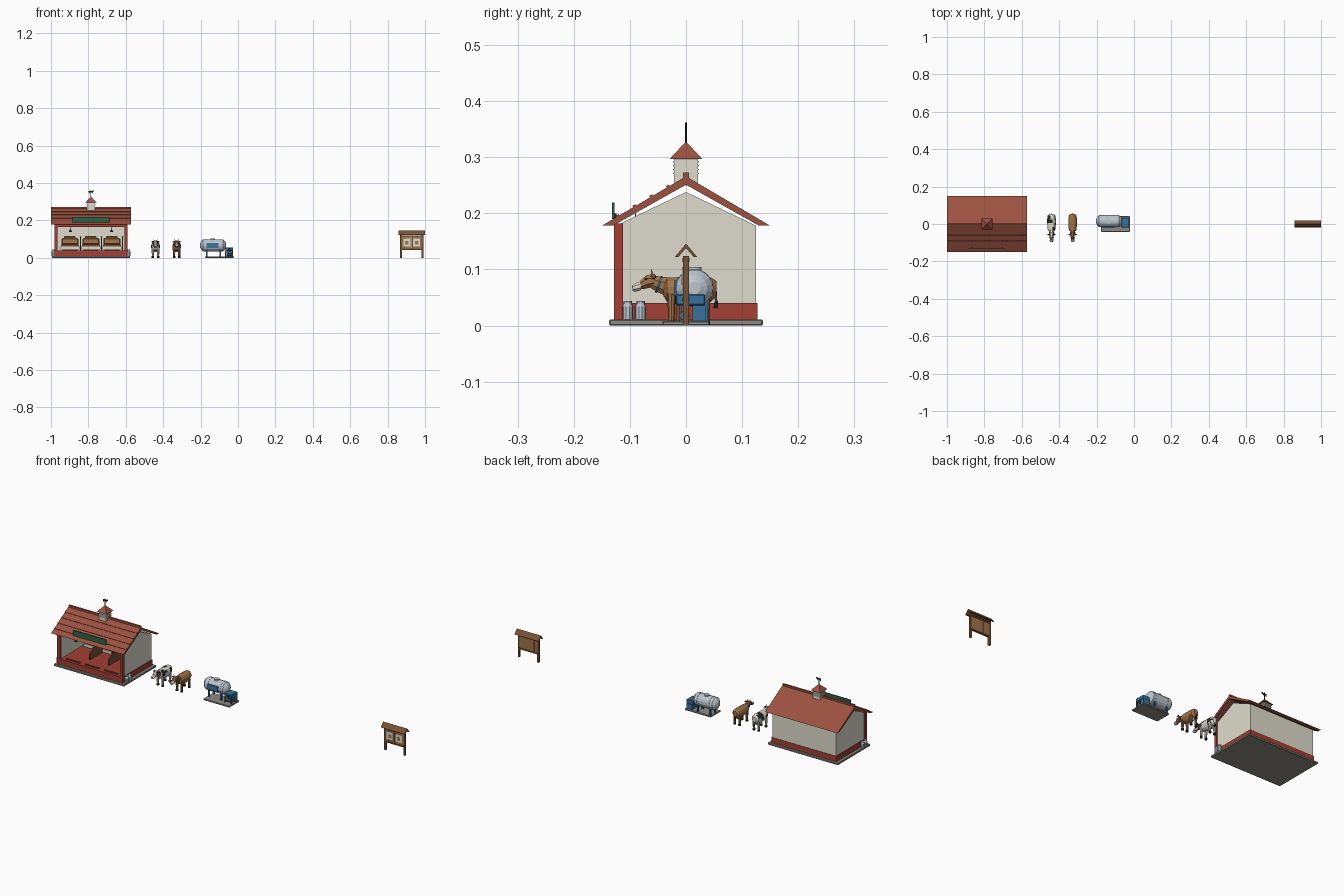
import bpy, bmesh, math
from mathutils import Vector, Matrix

def mat(name, r, g, b):
    m = bpy.data.materials.new(name)
    m.diffuse_color = (r, g, b, 1)
    return m

RED = mat("barn red", 0.36, 0.05, 0.035)
ROOF = mat("roof tile", 0.33, 0.085, 0.05)
CREAM = mat("cream", 0.74, 0.71, 0.61)
STONE = mat("concrete", 0.27, 0.26, 0.23)
BLACK = mat("black", 0.02, 0.02, 0.022)
METAL = mat("metal", 0.50, 0.56, 0.62)
BLUE = mat("blue", 0.04, 0.17, 0.34)
WOOD = mat("wood", 0.19, 0.085, 0.035)
TAN = mat("tan", 0.36, 0.17, 0.065)
GREEN = mat("green", 0.03, 0.12, 0.06)

def finish(name, bm, *mats):
    bmesh.ops.recalc_face_normals(bm, faces=bm.faces)
    me = bpy.data.meshes.new(name)
    bm.to_mesh(me)
    bm.free()
    for m in mats:
        me.materials.append(m)
    ob = bpy.data.objects.new(name, me)
    bpy.context.collection.objects.link(ob)
    return ob

def box(name, m, x0, x1, y0, y1, z0, z1, rx=0, bevel=0):
    bm = bmesh.new()
    c = Vector((x0 + x1, y0 + y1, z0 + z1)) / 2
    M = Matrix.Translation(c) @ Matrix.Rotation(rx, 4, 'X') @ Matrix.Diagonal((x1 - x0, y1 - y0, z1 - z0, 1))
    bmesh.ops.create_cube(bm, size=1, matrix=M)
    if bevel:
        bmesh.ops.bevel(bm, geom=bm.edges[:], offset=bevel, segments=1, affect='EDGES')
    return finish(name, bm, m)

def prism(name, m, profile, x0, x1):
    """Extrude a y-z profile along x."""
    bm = bmesh.new()
    f = bm.faces.new([bm.verts.new((x0, y, z)) for y, z in profile])
    r = bmesh.ops.extrude_face_region(bm, geom=[f])
    bmesh.ops.translate(bm, verts=[v for v in r["geom"] if isinstance(v, bmesh.types.BMVert)], vec=(x1 - x0, 0, 0))
    return finish(name, bm, m)

def rod(name, m, p, q, r0, r1=None, n=8):
    p, q = Vector(p), Vector(q)
    d = q - p
    bm = bmesh.new()
    M = Matrix.Translation((p + q) / 2) @ d.to_track_quat('Z', 'Y').to_matrix().to_4x4()
    bmesh.ops.create_cone(bm, cap_ends=True, segments=n, radius1=r0, radius2=r0 if r1 is None else r1, depth=d.length, matrix=M)
    return finish(name, bm, m)

def loft(name, m, rings, n=10, spots=(), axis='Y', at=(0, 0, 0)):
    """Closed skin over elliptical rings: (along, height, half width, half height)."""
    bm = bmesh.new()
    rows = []
    for s, h, a, b in rings:
        row = []
        for i in range(n):
            t = 2 * math.pi * (i + 0.5) / n
            u, w = a * math.cos(t), h + b * math.sin(t)
            row.append(bm.verts.new(Vector((u, s, w) if axis == 'Y' else (s, u, w)) + Vector(at)))
        rows.append(row)
    for p, q in zip(rows, rows[1:]):
        for i in range(n):
            bm.faces.new((p[i], p[i - 1], q[i - 1], q[i]))
    bm.faces.new(rows[0])
    bm.faces.new(rows[-1])
    for f in bm.faces:
        c = f.calc_center_median() - Vector(at)
        f.material_index = int(any((c - Vector(s)).length < r for *s, r in spots))
    return finish(name, bm, m, BLACK)

# ---------- Barn ----------
BX = -0.786
box("barn_slab", STONE, BX - 0.208, BX + 0.208, -0.137, 0.137, 0, 0.011, bevel=0.002)
box("barn_plinth", RED, BX - 0.192, BX + 0.192, -0.126, 0.127, 0.011, 0.04)
box("back_wall", CREAM, BX - 0.188, BX + 0.188, 0.115, 0.125, 0.04, 0.178)
for s in (-1, 1):
    xa, xb = sorted((BX + s * 0.188, BX + s * 0.178))
    prism("side_wall", CREAM, [(-0.114, 0.04), (0.125, 0.04), (0.125, 0.178), (0, 0.238), (-0.125, 0.178), (-0.114, 0.165)], xa, xb)
    xa, xb = sorted((BX + s * 0.194, BX + s * 0.178))
    box("front_post", RED, xa, xb, -0.128, -0.112, 0.011, 0.182)
    for y in (-0.104, -0.081):  # milk cans beside the walls
        x = BX + s * 0.202
        rod("milk_can", METAL, (x, y, 0.011), (x, y, 0.034), 0.0095, n=10)
        rod("milk_can_neck", METAL, (x, y, 0.034), (x, y, 0.040), 0.0095, 0.006, n=10)
        rod("milk_can_lid", METAL, (x, y, 0.040), (x, y, 0.044), 0.0075, n=10)
box("front_beam", RED, BX - 0.19, BX + 0.19, -0.126, -0.114, 0.166, 0.182)

# Roof with tile courses on the front slope
prism("roof", ROOF, [(-0.15, 0.178), (0, 0.266), (0.15, 0.178), (0.13, 0.178), (0, 0.251), (-0.13, 0.178)], BX - 0.214, BX + 0.214)
slope = math.atan2(0.088, 0.15)
for y in (-0.122, -0.092, -0.062, -0.032):
    z = 0.266 + y * 0.088 / 0.15 + 0.001
    box("tile_course", ROOF, BX - 0.213, BX + 0.213, y - 0.003, y + 0.003, z - 0.002, z + 0.002, slope)
box("ridge_cap", ROOF, BX - 0.213, BX + 0.213, -0.005, 0.005, 0.26, 0.273)

# Sign board
box("sign", GREEN, BX - 0.098, BX + 0.098, -0.132, -0.127, 0.19, 0.219)
for s in (-1, 1):
    box("sign_bracket", BLACK, BX + s * 0.08 - 0.003, BX + s * 0.08 + 0.003, -0.13, -0.124, 0.18, 0.2)

# Cupola with louvres and weather vane
box("cupola", CREAM, BX - 0.021, BX + 0.021, -0.021, 0.021, 0.25, 0.297)
for k in range(4):
    z = 0.27 + k * 0.007
    box("cupola_louvre", CREAM, BX - 0.023, BX + 0.023, -0.023, 0.023, z, z + 0.002)
bm = bmesh.new()
bmesh.ops.create_cone(bm, cap_ends=True, segments=4, radius1=0.029 * 2 ** 0.5, radius2=0, depth=0.031,
                      matrix=Matrix.Translation((BX, 0, 0.3125)) @ Matrix.Rotation(math.pi / 4, 4, 'Z'))
finish("cupola_roof", bm, ROOF)
rod("vane_pole", BLACK, (BX, 0, 0.325), (BX, 0, 0.362), 0.0015, n=6)
box("vane_body", BLACK, BX - 0.012, BX + 0.01, -0.001, 0.001, 0.350, 0.358)
box("vane_head", BLACK, BX + 0.009, BX + 0.016, -0.001, 0.001, 0.354, 0.361)
for dx in (-0.011, 0.006):
    box("vane_leg", BLACK, BX + dx, BX + dx + 0.003, -0.001, 0.001, 0.345, 0.351)

# Three stalls with troughs, hay, partitions and lamps
for k in (-1, 0, 1):
    x = BX + k * 0.112
    box("trough", CREAM, x - 0.05, x + 0.05, 0.05, 0.112, 0.045, 0.06)
    box("feed_box", WOOD, x - 0.048, x + 0.048, 0.055, 0.113, 0.06, 0.072)
    box("hay", TAN, x - 0.046, x + 0.046, 0.058, 0.113, 0.07, 0.106, bevel=0.006)
    box("hay_top", TAN, x - 0.032, x + 0.03, 0.07, 0.11, 0.1, 0.116, bevel=0.004)
    box("stall_sill", WOOD, x - 0.04, x + 0.04, -0.112, -0.104, 0.04, 0.045)
    xp = x + 0.056
    prism("stall_partition", WOOD, [(-0.05, 0.04), (0.114, 0.04), (0.114, 0.115), (-0.02, 0.095), (-0.05, 0.07)], xp - 0.003, xp + 0.003)
for s in (-1, 1):
    x = BX + s * 0.11
    rod("lamp_cord", BLACK, (x, -0.09, 0.152), (x, -0.09, 0.20), 0.0012, n=6)
    rod("lamp_shade", BLACK, (x, -0.09, 0.138), (x, -0.09, 0.152), 0.008, 0.003)

# ---------- Cows ----------
def cow(x, coat, muzzle, leg, spots):
    at = (x, 0, 0)
    loft("cow_body", coat, [(-0.04, 0.066, 0.012, 0.014), (-0.034, 0.064, 0.02, 0.022), (-0.015, 0.062, 0.023, 0.025),
                            (0.005, 0.061, 0.024, 0.026), (0.025, 0.062, 0.024, 0.025), (0.045, 0.064, 0.021, 0.022),
                            (0.054, 0.066, 0.012, 0.014)], 12, spots, at=at)
    loft("cow_neck", coat, [(-0.065, 0.079, 0.010, 0.012), (-0.048, 0.073, 0.012, 0.016), (-0.028, 0.067, 0.016, 0.02)], 8, at=at)
    loft("cow_head", coat, [(-0.082, 0.072, 0.0085, 0.008), (-0.07, 0.078, 0.012, 0.013), (-0.056, 0.081, 0.012, 0.012)], 8, at=at,
         spots=[(0.012, -0.065, 0.084, 0.012)] if spots else ())
    loft("cow_muzzle", muzzle, [(-0.095, 0.067, 0.008, 0.006), (-0.09, 0.068, 0.0105, 0.0085), (-0.08, 0.071, 0.010, 0.0085)], 8, at=at)
    rod("cow_udder", CREAM, (x, 0.03, 0.031), (x, 0.03, 0.042), 0.007, 0.011)
    rod("cow_tail", coat, (x, 0.051, 0.075), (x, 0.054, 0.04), 0.003, 0.002, 6)
    rod("cow_tail_tuft", BLACK, (x, 0.054, 0.044), (x, 0.053, 0.031), 0.0025, 0.0045, 6)
    rod("cow_collar", BLUE if not spots else RED, (x, -0.046, 0.0725), (x, -0.05, 0.074), 0.0155, n=10)
    for s in (-1, 1):
        for y in (-0.026, 0.036):
            rod("cow_leg", leg, (x + s * 0.014, y, 0.008), (x + s * 0.014, y, 0.055), 0.0055, 0.0075)
            rod("cow_hoof", BLACK, (x + s * 0.014, y, 0), (x + s * 0.014, y, 0.009), 0.0068)
        rod("cow_ear", BLACK if spots else coat, (x + s * 0.009, -0.058, 0.087), (x + s * 0.022, -0.056, 0.085), 0.005, 0.002, 6)
        rod("cow_horn", CREAM, (x + s * 0.006, -0.06, 0.09), (x + s * 0.011, -0.062, 0.1), 0.0025, 0.0008, 6)
        rod("cow_eye", BLACK, (x + s * 0.008, -0.07, 0.083), (x + s * 0.012, -0.0715, 0.083), 0.0022, n=6)
        rod("cow_nostril", BLACK, (x + s * 0.004, -0.0945, 0.069), (x + s * 0.004, -0.096, 0.069), 0.0012, n=6)

cow(-0.441, CREAM, CREAM, CREAM, [(0.02, -0.02, 0.07, 0.017), (-0.018, 0.018, 0.08, 0.02), (0.02, 0.035, 0.065, 0.017),
                                  (-0.022, -0.025, 0.055, 0.014)])
cow(-0.328, TAN, CREAM, TAN, [])

# ---------- Milk cooling tank ----------
box("tank_base", STONE, -0.176, -0.022, -0.042, 0.042, 0, 0.008, bevel=0.0015)
loft("tank", METAL, [(-0.203, 0.067, 0.011, 0.011), (-0.197, 0.067, 0.023, 0.023), (-0.186, 0.067, 0.033, 0.033),
                     (-0.08, 0.067, 0.033, 0.033), (-0.069, 0.067, 0.023, 0.023), (-0.063, 0.067, 0.011, 0.011)],
     16, axis='X', at=(0, 0.015, 0))
rod("tank_hatch", METAL, (-0.135, 0.015, 0.096), (-0.135, 0.015, 0.104), 0.013, n=12)
for x in (-0.168, -0.095):
    rod("tank_band", METAL, (x - 0.002, 0.015, 0.067), (x + 0.002, 0.015, 0.067), 0.0342, n=16)
    for y in (-0.005, 0.035):
        box("tank_leg", BLUE, x - 0.004, x + 0.004, y - 0.004, y + 0.004, 0.008, 0.045)
box("tank_panel", BLUE, -0.168, -0.105, -0.0215, -0.012, 0.053, 0.08)
box("cooler_unit", BLUE, -0.062, -0.028, 0.012, 0.036, 0.008, 0.036)
box("cooler_top", BLUE, -0.068, -0.026, -0.018, 0.034, 0.036, 0.056, bevel=0.002)
rod("cooler_fan", BLACK, (-0.046, -0.0195, 0.046), (-0.046, -0.017, 0.046), 0.008, n=10)
rod("outlet_pipe", METAL, (-0.075, 0.015, 0.055), (-0.06, 0.015, 0.05), 0.004)
for x in (-0.066, -0.03):  # wooden stool under the cooler
    box("stand_leg", WOOD, x - 0.003, x + 0.003, -0.017, -0.011, 0.008, 0.036)
rod("milk_pump", BLUE, (-0.062, -0.002, 0.018), (-0.032, -0.002, 0.018), 0.009, n=10)

# ---------- Notice board ----------
NX = 0.929
for s in (-1, 1):
    box("board_post", WOOD, NX + s * 0.057 - 0.005, NX + s * 0.057 + 0.005, -0.005, 0.005, 0, 0.124)
    prism("board_roof", WOOD, [(s * 0.02, 0.122), (0, 0.146), (0, 0.138), (s * 0.014, 0.122)], 0.858, 1.0)
    x = NX + s * 0.026
    box("notice_sheet", CREAM, x - 0.019, x + 0.019, -0.007, -0.005, 0.062, 0.104)
    box("notice_picture", TAN, x - 0.009, x + 0.009, -0.008, -0.0065, 0.072, 0.09)
for k in range(6):
    x = NX - 0.052 + k * 0.0175
    box("board_plank", TAN, x, x + 0.0165, -0.004, 0.004, 0.048, 0.115)
for z in (0.043, 0.113):
    box("board_rail", WOOD, NX - 0.058, NX + 0.058, -0.006, 0.006, z, z + 0.007)
